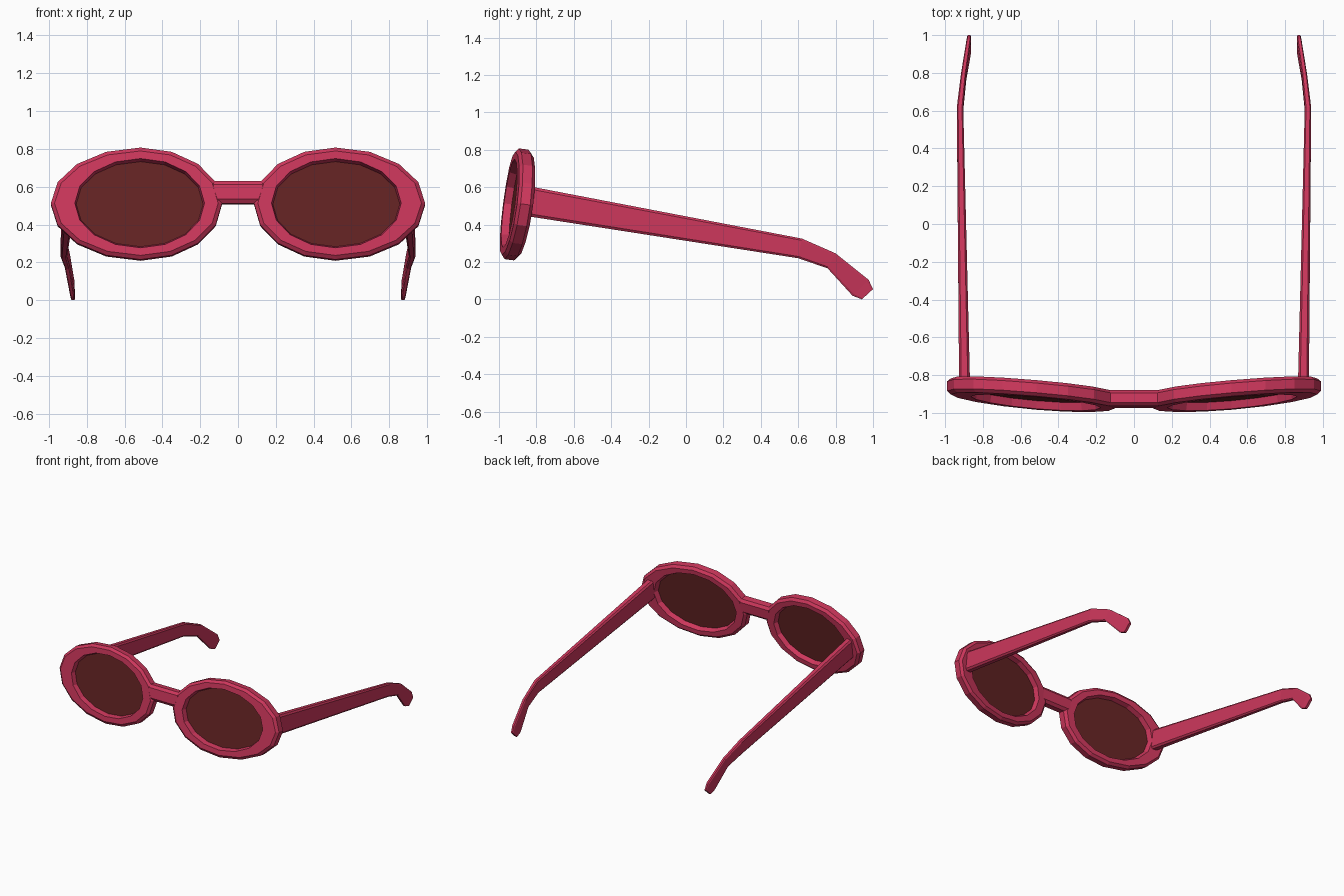
import bpy, bmesh, math

if "Cube" in bpy.data.objects:
    bpy.data.objects.remove(bpy.data.objects["Cube"])


def material(name, rgb):
    m = bpy.data.materials.new(name)
    m.diffuse_color = (*rgb, 1)
    m.use_nodes = True
    m.node_tree.nodes["Principled BSDF"].inputs["Base Color"].default_value = m.diffuse_color
    return m


frame_mat = material("raspberry frame", (0.61, 0.038, 0.107))
lens_mat = material("dark brown red lens", (0.127, 0.017, 0.017))


def face_point(x, z, d):
    """Point on the wrapped, tilted front; d = depth behind its front surface."""
    y = -0.985 + 0.055 * abs(x) + 0.03 * x * x + 0.13 * (z - 0.5) + d
    return (x, y, z - 0.13 * (d - 0.04))


def loft(name, sections, mat, closed=False, mirror=True):
    """Skin a list of equal-length point loops into one flat-shaded object."""
    bm = bmesh.new()
    rings = [[bm.verts.new(p) for p in s] for s in sections]
    n, k = len(rings), len(rings[0])
    for i in range(n if closed else n - 1):
        a, b = rings[i], rings[(i + 1) % n]
        for j in range(k):
            bm.faces.new((a[j], a[(j + 1) % k], b[(j + 1) % k], b[j]))
    if not closed:
        bm.faces.new(rings[0])
        bm.faces.new(rings[-1])
    bmesh.ops.recalc_face_normals(bm, faces=bm.faces)
    me = bpy.data.meshes.new(name)
    bm.to_mesh(me)
    bm.free()
    me.materials.append(mat)
    ob = bpy.data.objects.new(name, me)
    bpy.context.collection.objects.link(ob)
    if mirror:
        ob.modifiers.new("mirror", 'MIRROR').use_mirror_merge = False
    return ob


CX, CZ, DEPTH = 0.515, 0.508, 0.085

# Rims: bevelled cross-section swept round a 16-sided oval
sections = []
for i in range(16):
    a = math.tau * i / 16
    c, s = math.cos(a), math.sin(a)
    ox, oz = (0.475 if c > 0 else 0.43), 0.296
    ix, iz = (0.348 if c > 0 else 0.338), 0.236
    prof = [(ix, iz, 0), (ox - 0.02, oz - 0.02, 0), (ox, oz, 0.016),
            (ox, oz, DEPTH - 0.018), (ox - 0.02, oz - 0.02, DEPTH),
            (ix + 0.008, iz + 0.004, DEPTH), (ix - 0.008, iz - 0.012, 0.045)]
    sections.append([face_point(CX + rx * c, CZ + rz * s, d) for rx, rz, d in prof])
loft("rims", sections, frame_mat, closed=True)

# Lenses: thin oval plates inside the rims
lens = []
for d in (0.041, 0.049):
    lens.append([face_point(CX + 0.005 + 0.343 * math.cos(t), CZ + 0.23 * math.sin(t), d)
                 for t in (math.tau * i / 32 for i in range(32))])
loft("lenses", lens, lens_mat)

# Bridge: bevelled bar between the rims
bar = [(0.53, 0), (0.607, 0), (0.628, 0.016), (0.628, DEPTH - 0.018), (0.607, DEPTH),
       (0.53, DEPTH), (0.509, DEPTH - 0.018), (0.509, 0.016)]
loft("bridge", [[face_point(x, z, d) for z, d in bar] for x in (-0.13, 0.13)],
     frame_mat, mirror=False)

# Temple arms: top (y, z), bottom (y, z), centre x, half width
arm = [((-0.85, 0.607), (-0.85, 0.445), 0.897, 0.029),
       ((0.62, 0.325), (0.60, 0.22), 0.921, 0.017),
       ((0.80, 0.246), (0.757, 0.166), 0.902, 0.014),
       ((0.976, 0.105), (0.89, 0.02), 0.876, 0.012),
       ((1.0, 0.055), (0.94, 0.0), 0.873, 0.010)]
sections = []
for top, bot, x, w in arm:
    e = 0.4 * w
    outline = [(-w + e, 0), (w - e, 0), (w, 0.09), (w, 0.91),
               (w - e, 1), (-w + e, 1), (-w, 0.91), (-w, 0.09)]
    sections.append([(x + dx, bot[0] + (top[0] - bot[0]) * t, bot[1] + (top[1] - bot[1]) * t)
                     for dx, t in outline])
loft("temple_arms", sections, frame_mat)
